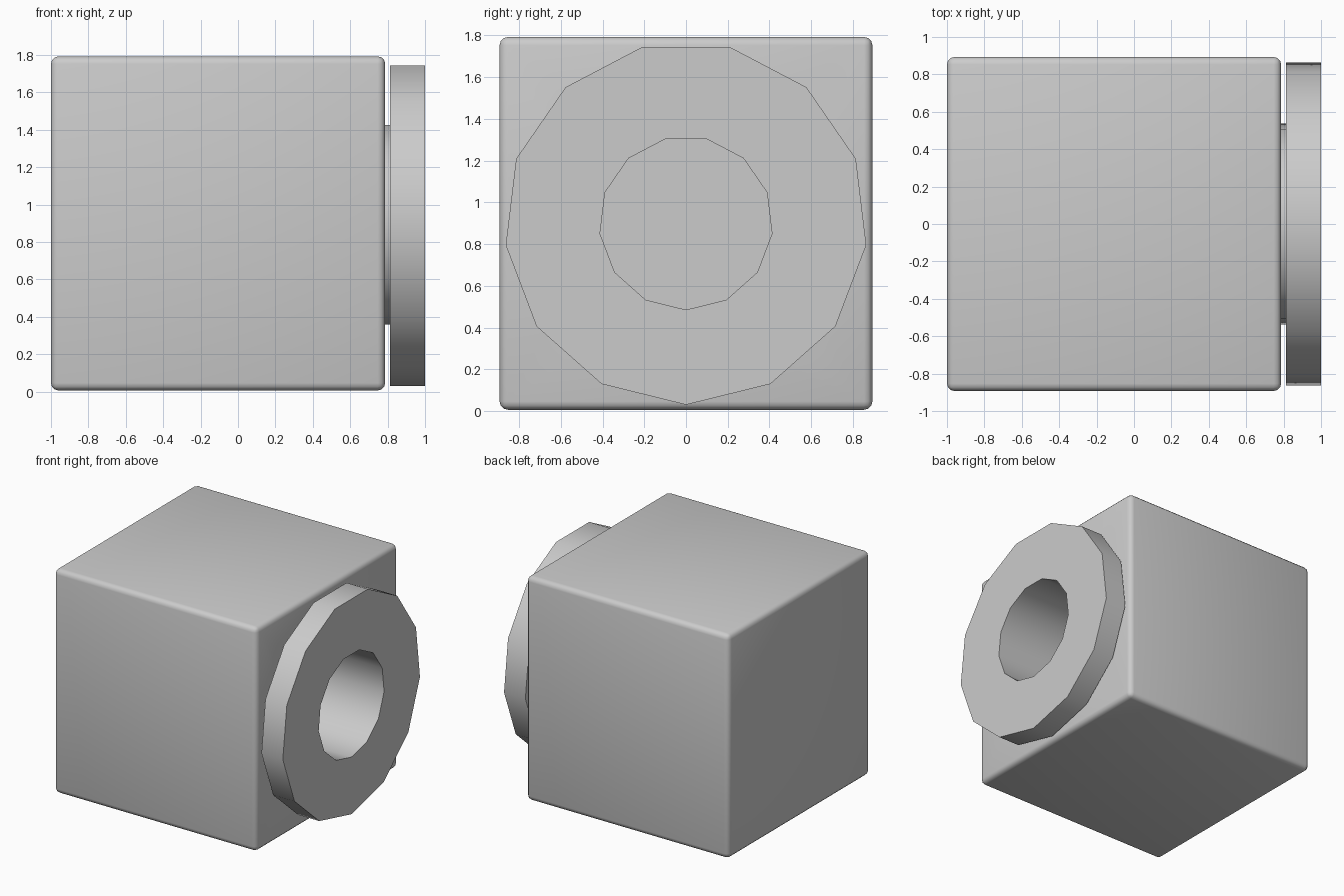
import bpy, bmesh
from math import sin, cos, pi, radians

if "Cube" in bpy.data.objects:
    bpy.data.objects.remove(bpy.data.objects["Cube"])

SIDES = 13
CZ = 0.9
FACE_X = 0.787


def add_object(name, bm):
    bmesh.ops.recalc_face_normals(bm, faces=bm.faces)
    mesh = bpy.data.meshes.new(name)
    bm.to_mesh(mesh)
    bm.free()
    obj = bpy.data.objects.new(name, mesh)
    bpy.context.collection.objects.link(obj)
    return obj


def select(obj):
    bpy.ops.object.select_all(action='DESELECT')
    obj.select_set(True)
    bpy.context.view_layer.objects.active = obj


def lathe_x(name, profile, capped=False):
    """Spin (x, radius) points round the x axis, one corner pointing down."""
    bm = bmesh.new()
    rings = []
    for x, r in profile:
        rings.append([bm.verts.new((x, r * sin(2 * pi * i / SIDES),
                                    CZ - r * cos(2 * pi * i / SIDES)))
                      for i in range(SIDES)])
    pairs = list(zip(rings, rings[1:]))
    if capped:
        bm.faces.new(rings[0])
        bm.faces.new(rings[-1])
    else:
        pairs.append((rings[-1], rings[0]))
    for a, b in pairs:
        for i in range(SIDES):
            j = (i + 1) % SIDES
            bm.faces.new((a[i], a[j], b[j], b[i]))
    return add_object(name, bm)


# Cube body with small rounded edges
bm = bmesh.new()
bmesh.ops.create_cube(bm, size=1)
for v in bm.verts:
    v.co.x = -1 if v.co.x < 0 else FACE_X
    v.co.y = -0.893 if v.co.y < 0 else 0.893
    v.co.z = 0.006 if v.co.z < 0 else 1.792
bmesh.ops.bevel(bm, geom=bm.edges[:], offset=0.04, segments=3,
                profile=0.5, affect='EDGES')
body = add_object("body", bm)

# Deep bore cut into the body
cutter = lathe_x("bore_cutter", [(-0.1, 0.415), (1.1, 0.415)], capped=True)
cutter.hide_render = True
mod = body.modifiers.new("bore", 'BOOLEAN')
mod.operation = 'DIFFERENCE'
mod.solver = 'EXACT'
mod.object = cutter
select(body)
bpy.ops.object.modifier_apply(modifier=mod.name)
bpy.data.objects.remove(cutter)

# Flanged collar: short neck, wide ring and open centre
collar = lathe_x("flanged_collar", [(1.0, 0.87), (0.812, 0.87), (0.812, 0.54),
                                    (FACE_X, 0.54), (FACE_X, 0.415), (1.0, 0.415)])

for obj in (body, collar):
    select(obj)
    bpy.ops.object.shade_smooth_by_angle(angle=radians(32))
